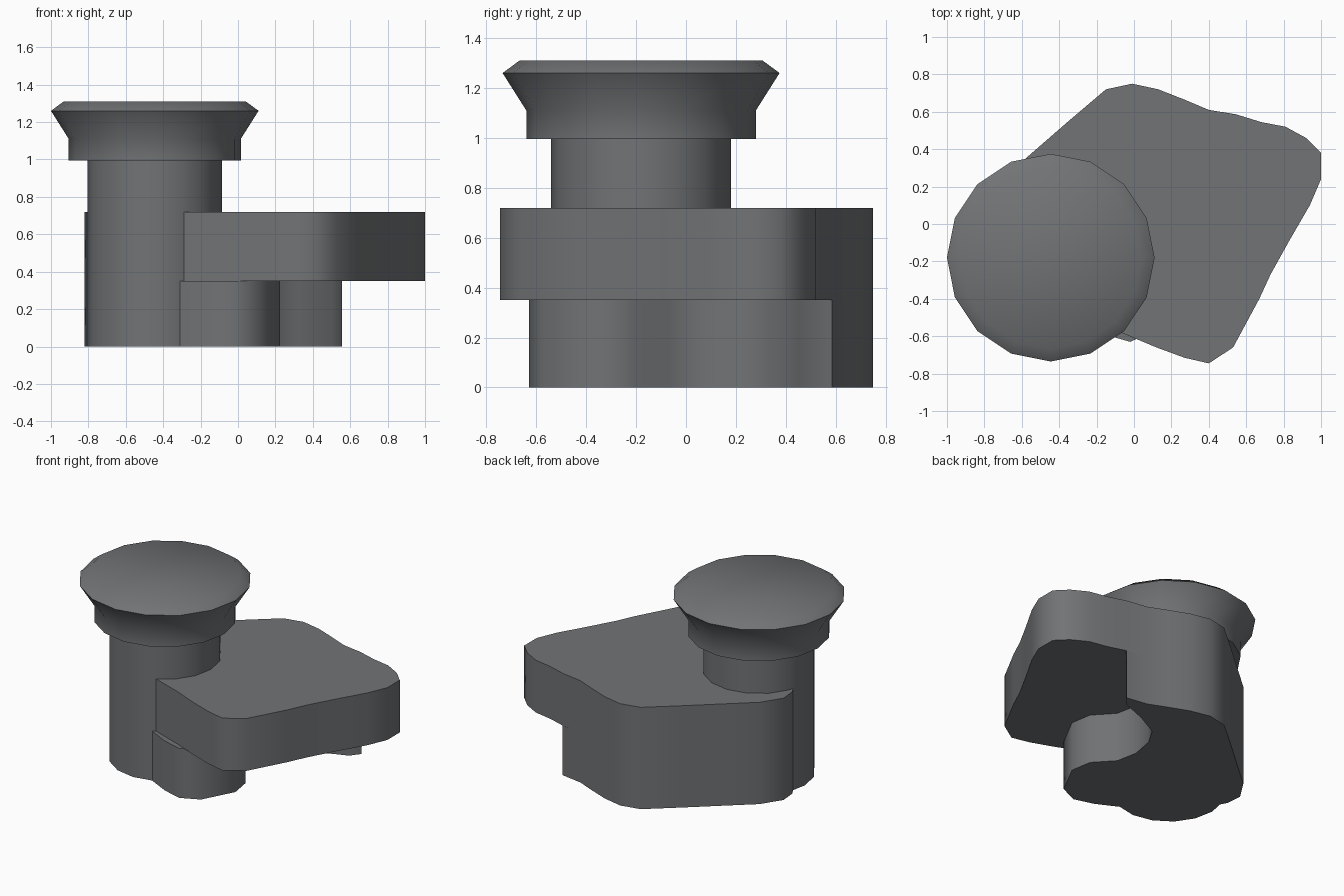
import bpy, bmesh, math

if "Cube" in bpy.data.objects:
    bpy.data.objects.remove(bpy.data.objects["Cube"])

grey = bpy.data.materials.new("slate_grey")
grey.diffuse_color = (0.165, 0.172, 0.178, 1)
grey.use_nodes = True
grey.node_tree.nodes["Principled BSDF"].inputs["Base Color"].default_value = grey.diffuse_color


def finish(name, bm, angle):
    bmesh.ops.recalc_face_normals(bm, faces=bm.faces)
    mesh = bpy.data.meshes.new(name)
    bm.to_mesh(mesh)
    bm.free()
    obj = bpy.data.objects.new(name, mesh)
    bpy.context.collection.objects.link(obj)
    mesh.materials.append(grey)
    bpy.ops.object.select_all(action='DESELECT')
    obj.select_set(True)
    bpy.context.view_layer.objects.active = obj
    bpy.ops.object.shade_smooth_by_angle(angle=math.radians(angle))
    return obj


def extrude_outline(name, outline, z0, z1):
    bm = bmesh.new()
    face = bm.faces.new([bm.verts.new((x, y, z0)) for x, y in outline])
    res = bmesh.ops.extrude_face_region(bm, geom=[face], use_keep_orig=True)
    top = [v for v in res["geom"] if isinstance(v, bmesh.types.BMVert)]
    bmesh.ops.translate(bm, verts=top, vec=(0, 0, z1 - z0))
    return finish(name, bm, 50)


def lathe(name, profile, cx, cy, sides):
    bm = bmesh.new()
    rings = [[bm.verts.new((cx + r * math.cos(2 * math.pi * i / sides),
                            cy + r * math.sin(2 * math.pi * i / sides), z))
              for i in range(sides)] for r, z in profile]
    for a, b in zip(rings, rings[1:]):
        for i in range(sides):
            j = (i + 1) % sides
            bm.faces.new((a[i], a[j], b[j], b[i]))
    bm.faces.new(rings[0])
    bm.faces.new(rings[-1])
    return finish(name, bm, 60)


# back and left edge shared by the slab and the base, from right to left
back = [(0.40, 0.61), (0.27, 0.665), (0.13, 0.72), (-0.01, 0.75),
        (-0.15, 0.72), (-0.35, 0.55), (-0.58, 0.35), (-0.73, 0.22),
        (-0.82, 0.08), (-0.81, -0.03), (-0.72, -0.2), (-0.5, -0.4)]

# wide overhanging slab
slab = back + [(-0.32, -0.49), (-0.07, -0.58), (0.12, -0.66), (0.27, -0.715),
               (0.40, -0.745), (0.53, -0.66), (0.67, -0.40), (0.73, -0.27),
               (0.83, -0.09), (0.94, 0.10), (1.0, 0.24), (1.0, 0.38),
               (0.92, 0.46), (0.81, 0.52), (0.68, 0.545), (0.55, 0.585)]
extrude_outline("upper_slab", slab, 0.35, 0.72)

# smaller base with a hollow on its right side
base = back + [(-0.30, -0.52), (-0.16, -0.59), (-0.02, -0.63), (0.11, -0.57),
               (0.225, -0.35), (0.2, -0.2), (0.08, -0.07), (0.05, 0.08),
               (0.08, 0.24), (0.15, 0.36), (0.32, 0.45), (0.505, 0.52),
               (0.555, 0.585)]
extrude_outline("base", base, 0.0, 0.35)

# round column and its flared cap
lathe("column", [(0.36, 0), (0.36, 1.0)], -0.445, -0.18, 16)
lathe("flared_cap", [(0.46, 0.995), (0.46, 1.11), (0.555, 1.26), (0.487, 1.31)],
      -0.445, -0.18, 16)
